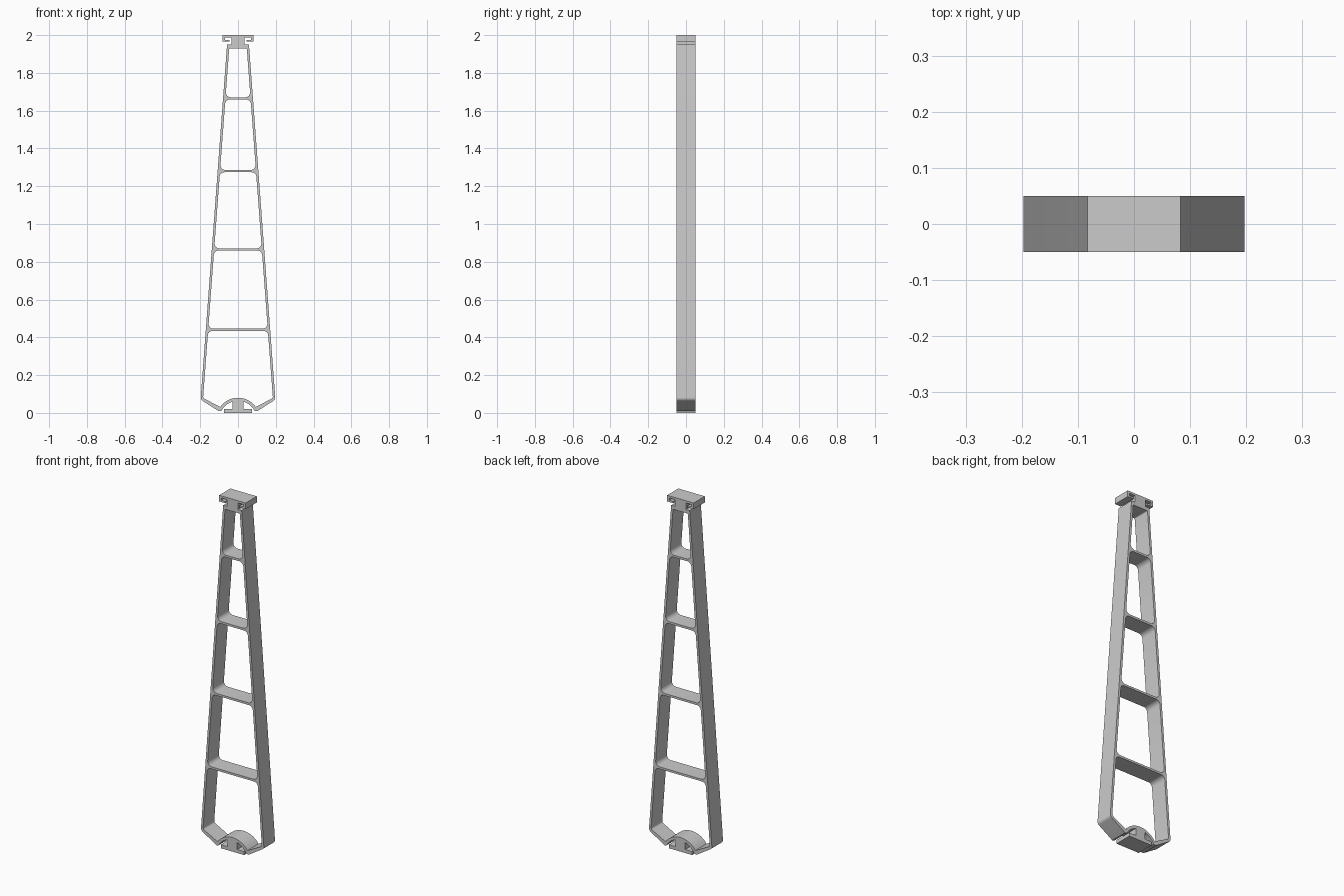
import bpy, math
from mathutils import Vector

if "Cube" in bpy.data.objects:
    bpy.data.objects.remove(bpy.data.objects["Cube"])

HALF_DEPTH = 0.05
WALL = 0.013


def rounded(points, steps=6):
    """Polygon corners (x, z, radius) -> outline with filleted corners."""
    out = []
    n = len(points)
    for i, (x, z, r) in enumerate(points):
        p = Vector((x, z))
        if r == 0:
            out.append(p)
            continue
        a = (Vector(points[i - 1][:2]) - p).normalized()
        b = (Vector(points[(i + 1) % n][:2]) - p).normalized()
        half = a.angle(b) / 2
        centre = p + (a + b).normalized() * (r / math.sin(half))
        start = p + a * (r / math.tan(half)) - centre
        end = p + b * (r / math.tan(half)) - centre
        total = start.angle_signed(end)
        for k in range(steps + 1):
            t = -total * k / steps
            c, s = math.cos(t), math.sin(t)
            out.append(centre + Vector((start.x * c - start.y * s,
                                        start.x * s + start.y * c)))
    return out


def mirrored(half):
    """Close a right-hand half outline with its mirror image."""
    return half + [(-x, z, r) for x, z, r in reversed(half)]


def arc(radius, x0, x1, steps):
    """Points on the foot arch, from x0 to x1."""
    cz = -0.035
    a0, a1 = math.asin(x0 / radius), math.asin(x1 / radius)
    angles = [a0 + (a1 - a0) * k / steps for k in range(steps + 1)]
    return [(radius * math.sin(a), cz + radius * math.cos(a), 0) for a in angles]


def leg_x(z):
    """Inner face of the tapering side rail."""
    return 0.058 + (1.95 - z) * (0.198 - 0.058) / (1.95 - 0.075) - WALL


# Outer silhouette: slotted head, tapering rails, arched foot with T base
outer = [(0.083, 2.0, 0), (0.083, 1.965, 0), (0.045, 1.965, 0), (0.045, 1.975, 0),
         (0.070, 1.975, 0), (0.070, 1.988, 0), (0.034, 1.988, 0), (0.034, 1.95, 0),
         (0.058, 1.95, 0), (0.198, 0.070, 0.02), (0.101, 0.009, 0)]
outer += arc(0.099, 0.087, 0.03, 8)
outer += [(0.03, 0.02, 0), (0.073, 0.02, 0), (0.073, 0.0, 0)]
loops = [rounded(mirrored(outer))]

# Openings between the rungs
rungs = [0.44, 0.865, 1.28, 1.665]
tops = [z - 0.006 for z in rungs[1:]] + [1.93]
for rung, top in zip(rungs, tops):
    low = rung + 0.006
    r_top = 0.006 if top == 1.93 else 0.025
    loops.append(rounded(mirrored([(leg_x(top), top, r_top), (leg_x(low), low, 0.025)])))

# Lowest opening, following the foot arch
low = [(leg_x(0.434), 0.434, 0.025), (leg_x(0.079), 0.079, 0.012)]
low += arc(0.115, 0.094, 0.004, 10)
loops.append(rounded(mirrored(low)))

# Extrude the flat profile into the frame
curve = bpy.data.curves.new("ladder_frame", 'CURVE')
curve.dimensions = '2D'
curve.fill_mode = 'BOTH'
curve.extrude = HALF_DEPTH
for loop in loops:
    spline = curve.splines.new('POLY')
    spline.points.add(len(loop) - 1)
    for point, p in zip(spline.points, loop):
        point.co = (p.x, p.y, 0, 1)
    spline.use_cyclic_u = True

frame = bpy.data.objects.new("ladder_frame", curve)
bpy.context.collection.objects.link(frame)
frame.rotation_euler.x = math.pi / 2
bpy.context.view_layer.objects.active = frame
frame.select_set(True)
bpy.ops.object.convert(target='MESH')
bpy.ops.object.transform_apply(location=False, rotation=True, scale=False)

# Weld cap edges and shade the fillets smoothly
bpy.ops.object.mode_set(mode='EDIT')
bpy.ops.mesh.select_all(action='SELECT')
bpy.ops.mesh.remove_doubles(threshold=0.0001)
bpy.ops.mesh.normals_make_consistent(inside=False)
bpy.ops.object.mode_set(mode='OBJECT')
bpy.ops.object.shade_smooth_by_angle(angle=math.radians(30))
